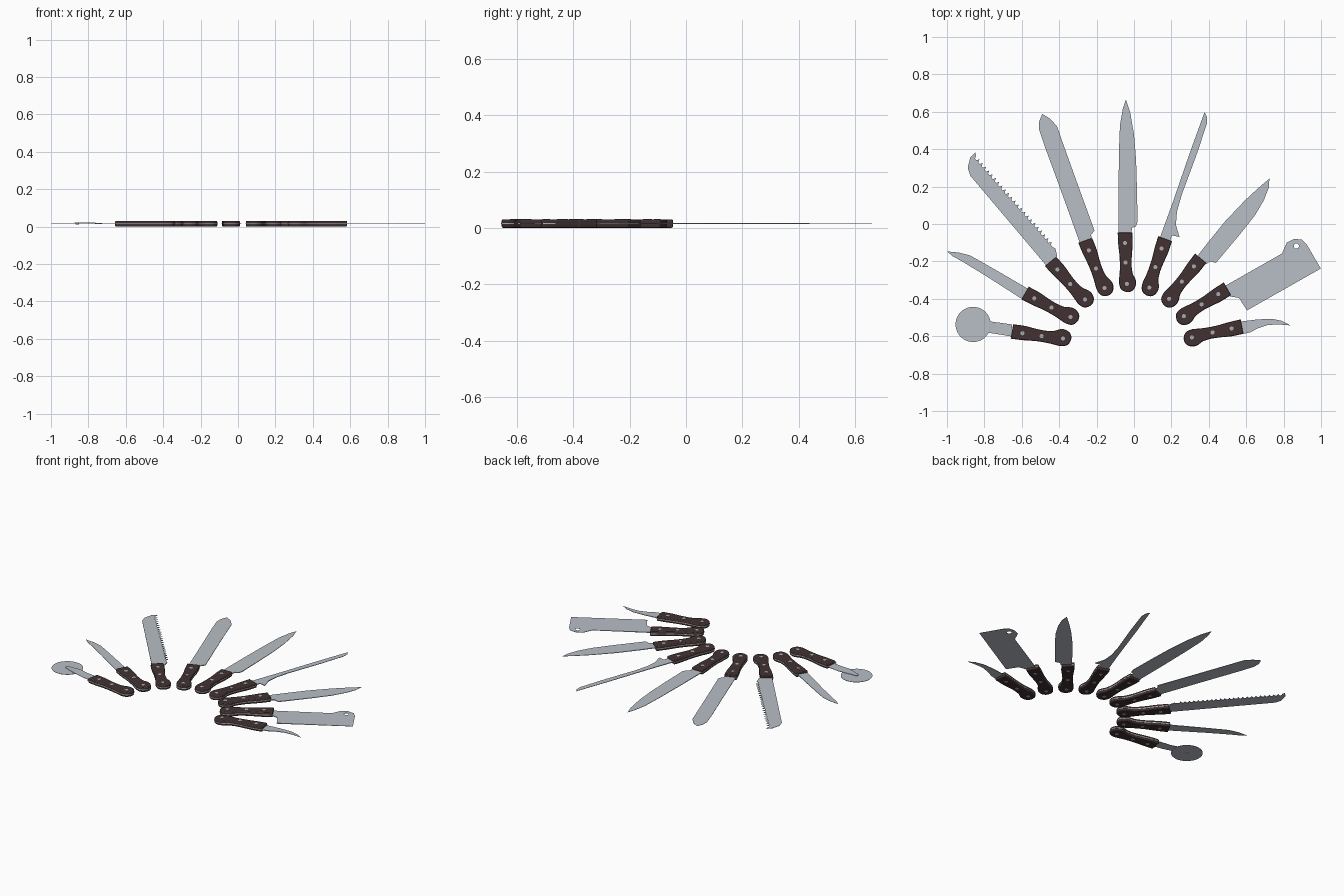
import bpy, bmesh, math
from mathutils import Vector, Matrix

if "Cube" in bpy.data.objects:
    bpy.data.objects.remove(bpy.data.objects["Cube"])

CENTRE = Vector((-0.035, -0.67))   # the knives fan out around this point
MID = 0.0155                       # height of the blade plane


def material(name, rgb):
    m = bpy.data.materials.new(name)
    m.diffuse_color = (*rgb, 1)
    m.use_nodes = True
    m.node_tree.nodes["Principled BSDF"].inputs["Base Color"].default_value = m.diffuse_color
    return m


STEEL = material("steel", (0.48, 0.52, 0.565))
WOOD = material("dark_wood", (0.055, 0.031, 0.031))
RIVET = material("rivet_metal", (0.40, 0.41, 0.43))


def finish(bm, name, mat, bevel=0):
    bmesh.ops.recalc_face_normals(bm, faces=bm.faces)
    me = bpy.data.meshes.new(name)
    bm.to_mesh(me)
    bm.free()
    me.materials.append(mat)
    ob = bpy.data.objects.new(name, me)
    bpy.context.collection.objects.link(ob)
    if bevel:
        b = ob.modifiers.new("round_edges", 'BEVEL')
        b.width, b.segments, b.limit_method, b.angle_limit = bevel, 3, 'ANGLE', math.radians(50)
        bpy.context.view_layer.objects.active = ob
        ob.select_set(True)
        bpy.ops.object.shade_smooth_by_angle(angle=math.radians(40))
        ob.select_set(False)
    return ob


def plate(name, mat, loops, half, bevel=0, lift=lambda p: 0):
    """Solid plate from an outline (plus hole loops); half(p) is half its thickness."""
    bm = bmesh.new()
    edges = []
    for loop in loops:
        vs = [bm.verts.new((x, y, 0)) for x, y in loop]
        edges += [bm.edges.new((a, b)) for a, b in zip(vs, vs[1:] + vs[:1])]
    bmesh.ops.triangle_fill(bm, edges=edges, use_beauty=True, use_dissolve=False)
    bottom = list(bm.verts)
    geo = bmesh.ops.extrude_face_region(bm, geom=bm.faces[:], use_keep_orig=True)["geom"]
    top = [g for g in geo if isinstance(g, bmesh.types.BMVert)]
    for vs, s in ((bottom, -1), (top, 1)):
        for v in vs:
            v.co.z = MID + lift(v.co) + s * half(v.co)
    if bevel:
        bmesh.ops.dissolve_limit(bm, angle_limit=0.01, verts=bm.verts, edges=bm.edges)
    return finish(bm, name, mat, bevel)


def cylinder(name, mat, x, y, r, z0, z1, n=16):
    bm = bmesh.new()
    bmesh.ops.create_cone(bm, cap_ends=True, segments=n, radius1=r, radius2=r, depth=z1 - z0,
                          matrix=Matrix.Translation((x, y, (z0 + z1) / 2)))
    return finish(bm, name, mat)


def smooth(p, n=3):
    """Catmull-Rom curve through an open row of points."""
    p = [Vector(q) for q in p]
    out = []
    for i in range(len(p) - 1):
        a, b, c, d = p[max(i - 1, 0)], p[i], p[i + 1], p[min(i + 2, len(p) - 1)]
        for k in range(n):
            t = k / n
            out.append(0.5 * (2 * b + (c - a) * t + (2 * a - 5 * b + 4 * c - d) * t * t
                              + (3 * b - a - 3 * c + d) * t ** 3))
    return out + [p[-1]]


def circle(x, y, r, n=16):
    return [(x + r * math.cos(2 * math.pi * i / n), y + r * math.sin(2 * math.pi * i / n)) for i in range(n)]


# Handle outline: (distance from fan centre, sideways offset)
HANDLE = smooth([(.624, .051), (.56, .048), (.491, .041), (.427, .040), (.384, .043), (.353, .044),
                 (.321, .033), (.307, .005), (.310, -.019), (.326, -.037), (.353, -.045), (.379, -.040),
                 (.406, -.027), (.454, -.021), (.507, -.023), (.56, -.027), (.624, -.025)])


def handle(name, deg):
    a = math.radians(deg)
    u, v = Vector((math.cos(a), math.sin(a))), Vector((-math.sin(a), math.cos(a)))
    put = lambda p: CENTRE + u * p[0] + v * p[1]
    plate(name + "_handle", WOOD, [[put(p) for p in HANDLE]], lambda p: 0.0148, 0.005)
    # full tang showing as a thin steel line around the handle
    tang = [put(((p[0] - .47) * 1.006 + .47, (p[1] - .008) * 1.03 + .008)) for p in HANDLE]
    plate(name + "_tang", STEEL, [tang], lambda p: 0.0022)
    for i, p in enumerate([(.568, .013), (.464, .010), (.350, .003)]):
        cylinder(f"{name}_rivet_{i + 1}", RIVET, *put(p), 0.011, 0, 0.031)
    return u


def knife(name, deg, outline, holes=()):
    u = handle(name, deg)
    reach = lambda p: (Vector(p[:2]) - CENTRE).dot(u)
    far = max(map(reach, outline))
    # blade thins evenly from heel to tip
    taper = lambda p: 0.0006 + 0.0018 * (far - reach(p)) / (far - 0.6)
    plate(name + "_blade", STEEL, [outline, *holes], taper)


# Blades, outlined as seen from above
knife("chef_knife", 90, [
    (-.083, -.05), (-.083, .18), (-.08, .40), (-.075, .53), (-.059, .62), (-.043, .665), (-.021, .60),
    (0, .478), (.011, .345), (.016, .184), (.019, .013), (.01, -.013), (-.01, -.02), (-.014, -.05)])

knife("slicing_knife", 110, [
    (-.283, -.12), (-.379, .147), (-.475, .409), (-.507, .505), (-.507, .548), (-.491, .588),
    (-.449, .564), (-.411, .521), (-.385, .446), (-.299, .206), (-.211, -.035), (-.23, -.059), (-.222, -.088)])

# Bread knife: row of teeth along the cutting edge
start, end, teeth = Vector((-.844, .366)), Vector((-.422, -.115)), 24
inward = Vector((-.75, -.66)) * 0.016
saw = []
for i in range(teeth):
    saw += [start.lerp(end, i / teeth), start.lerp(end, (i + .35) / teeth) + inward,
            start.lerp(end, (i + .75) / teeth) + inward]
knife("bread_knife", 130, [
    (-.465, -.227), (-.673, .019), (-.876, .259), (-.889, .302), (-.876, .355), (-.849, .382),
    *[tuple(p) for p in saw], (-.42, -.131), (-.41, -.174)])

knife("paring_knife", 150, [
    (-.596, -.403), (-.796, -.275), (-.919, -.2), (-.972, -.171), (-.998, -.147), (-.94, -.152),
    (-.876, -.168), (-.716, -.259), (-.566, -.347)])

knife("boning_knife", 70, [
    (.139, -.072), (.203, .104), (.299, .382), (.377, .598), (.39, .574), (.39, .537), (.337, .377),
    (.256, .158), (.23, .067), (.224, -.003), (.243, -.069), (.203, -.061), (.192, -.093)])

knife("carving_knife", 50, [
    (.337, -.174), (.395, -.099), (.486, .013), (.593, .126), (.662, .19), (.724, .243), (.721, .195),
    (.694, .126), (.646, .045), (.566, -.056), (.438, -.208), (.406, -.2), (.385, -.216)])

knife("cleaver", 30, [
    (.481, -.334), (.566, -.286), (.791, -.158), (.817, -.099), (.855, -.08), (.897, -.083),
    (.924, -.11), (.999, -.238), (.604, -.462), (.561, -.395), (.513, -.387)],
    [circle(.868, -.118, .014)])

knife("peeling_knife", 10, [
    (.574, -.521), (.662, -.51), (.737, -.507), (.791, -.518), (.836, -.542), (.769, -.537),
    (.716, -.54), (.662, -.558), (.62, -.58), (.582, -.588)])

# Pizza cutter: arm stepping up over a round wheel
handle("pizza_cutter", 170)
plate("pizza_cutter_arm", STEEL, [[
    (-.652, -.537), (-.732, -.526), (-.775, -.52), (-.865, -.525), (-.875, -.537), (-.865, -.549),
    (-.775, -.582), (-.71, -.592), (-.657, -.601)]],
    lambda p: 0.0012, lift=lambda p: 0.005 if p.x < -.76 else 0)
cylinder("pizza_cutter_wheel", STEEL, -.86, -.537, .094, MID - .001, MID + .001, 48)
cylinder("pizza_cutter_axle", STEEL, -.86, -.537, .010, MID - .003, MID + .0065)
